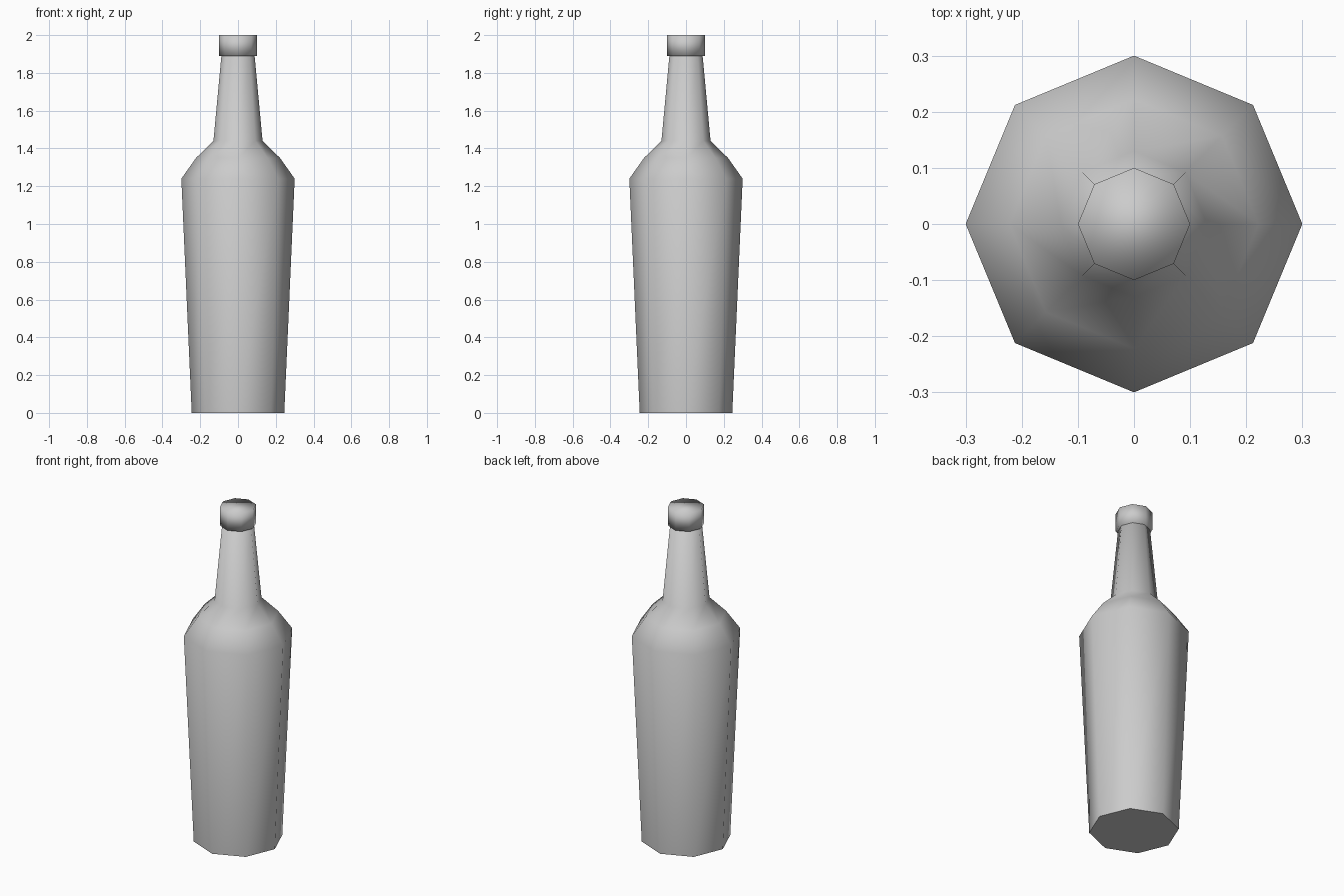
import bpy
import bmesh
import math

cube = bpy.data.objects.get("Cube")
if cube:
    bpy.data.objects.remove(cube, do_unlink=True)

SIDES = 8

grey = bpy.data.materials.new("plain grey")
grey.use_nodes = True
colour = (0.6, 0.6, 0.6, 1)
grey.diffuse_color = colour
grey.node_tree.nodes["Principled BSDF"].inputs["Base Color"].default_value = colour


def lathe(name, profile, flat_base):
    """Turn (radius, height) points into a closed eight-sided solid."""
    bm = bmesh.new()
    rings = []
    for radius, z in profile:
        angles = [math.tau * i / SIDES for i in range(SIDES)]
        rings.append([bm.verts.new((radius * math.cos(a), radius * math.sin(a), z))
                      for a in angles])
    for low, high in zip(rings, rings[1:]):
        for i in range(SIDES):
            j = (i + 1) % SIDES
            bm.faces.new((low[i], low[j], high[j], high[i]))
    base = bm.faces.new(rings[0][::-1])
    bm.faces.new(rings[-1])
    for face in bm.faces:
        face.smooth = True
    if flat_base:
        for edge in base.edges:
            edge.smooth = False
    mesh = bpy.data.meshes.new(name)
    bm.to_mesh(mesh)
    bm.free()
    mesh.materials.append(grey)
    obj = bpy.data.objects.new(name, mesh)
    bpy.context.collection.objects.link(obj)
    return obj


# Tapered body, sloping shoulder and narrow neck
lathe("bottle_body", [(0.245, 0), (0.3, 1.24), (0.222, 1.35),
                      (0.13, 1.44), (0.088, 1.89)], True)

# Softly shaded cap, slightly wider than the neck
lathe("bottle_cap", [(0.1, 1.89), (0.1, 2)], False)
